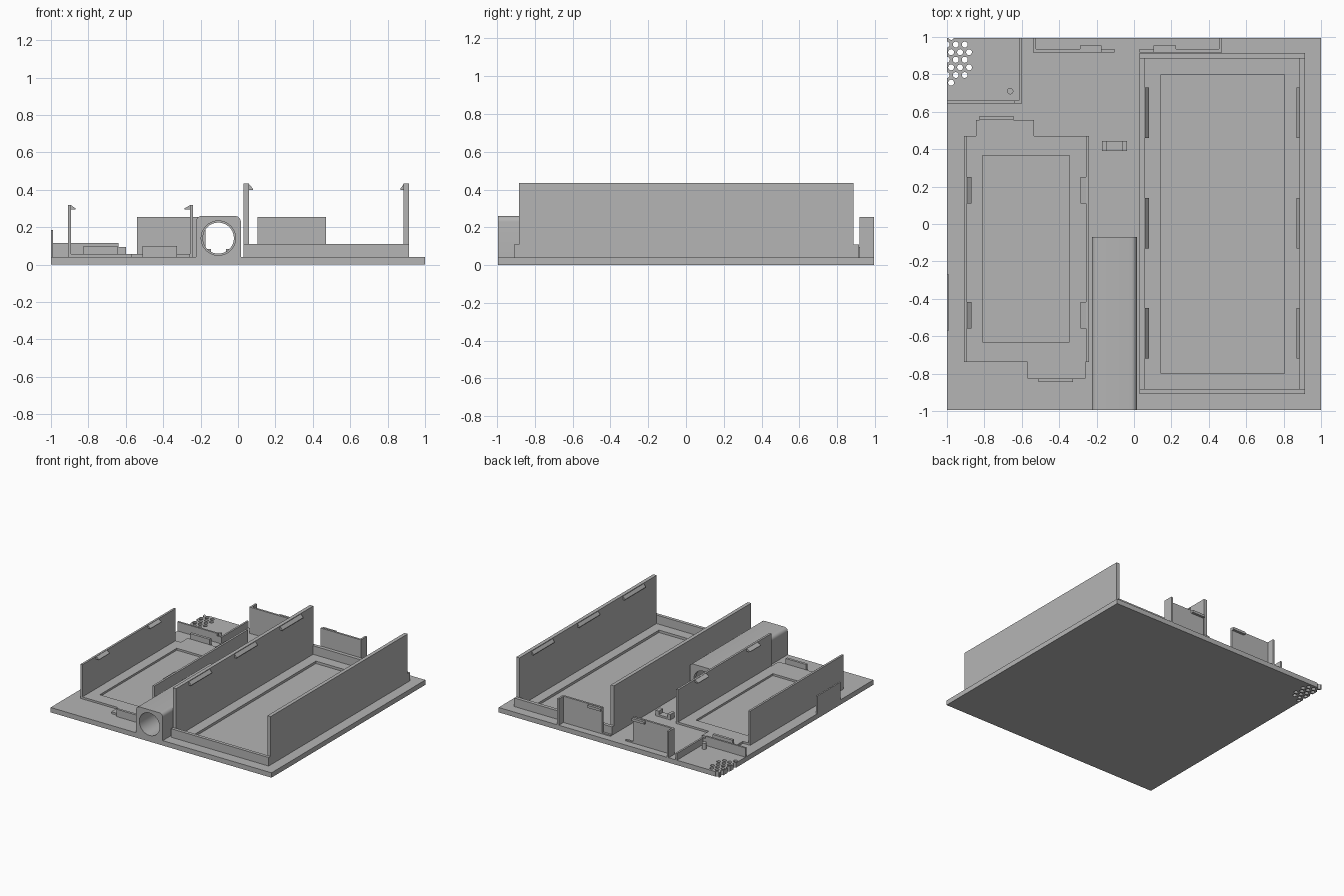
import bpy, bmesh, math

cube = bpy.data.objects.get("Cube")
if cube:
    bpy.data.objects.remove(cube, do_unlink=True)

grey = bpy.data.materials.new("plain grey")
grey.use_nodes = True
grey.diffuse_color = (0.46, 0.46, 0.46, 1)
grey.node_tree.nodes["Principled BSDF"].inputs["Base Color"].default_value = grey.diffuse_color

BASE = 0.04   # top of the base plate
HALF = 0.995  # half depth of the base plate


def prism(name, profile, axis, lo, hi):
    """Extrude a 2D profile along an axis: z uses (x, y), y uses (x, z)."""
    bm = bmesh.new()
    place = (lambda a, b, t: (a, b, t)) if axis == "z" else (lambda a, b, t: (a, t, b))
    face = bm.faces.new([bm.verts.new(place(a, b, lo)) for a, b in profile])
    new = bmesh.ops.extrude_face_region(bm, geom=[face])["geom"]
    shift = place(0, 0, hi - lo)
    bmesh.ops.translate(bm, vec=shift, verts=[v for v in new if isinstance(v, bmesh.types.BMVert)])
    bmesh.ops.recalc_face_normals(bm, faces=bm.faces)
    mesh = bpy.data.meshes.new(name)
    bm.to_mesh(mesh)
    bm.free()
    mesh.materials.append(grey)
    obj = bpy.data.objects.new(name, mesh)
    bpy.context.collection.objects.link(obj)
    return obj


def box(name, x0, x1, y0, y1, z0, z1):
    return prism(name, [(x0, y0), (x1, y0), (x1, y1), (x0, y1)], "z", z0, z1)


def circle(cx, cy, r, n, start=0.0, sweep=2 * math.pi):
    return [(cx + r * math.cos(start + sweep * i / n), cy + r * math.sin(start + sweep * i / n))
            for i in range(n)]


def cut(target, cutters):
    """Subtract each cutter, then discard it."""
    for c in cutters:
        c.hide_render = True
        mod = target.modifiers.new("cut", "BOOLEAN")
        mod.operation, mod.solver, mod.object = "DIFFERENCE", "EXACT", c
    graph = bpy.context.evaluated_depsgraph_get()
    mesh = bpy.data.meshes.new_from_object(target.evaluated_get(graph))
    target.modifiers.clear()
    target.data = mesh
    for c in cutters:
        bpy.data.objects.remove(c, do_unlink=True)


def snap(name, x, tip, y0, y1, top, drop):
    """Wedge-shaped snap on the inner face of a wall."""
    prism(name, [(x, top), (tip, top - drop * 0.8), (tip, top - drop), (x, top - drop)], "y", y0, y1)


# Base plate with large tray recess and hexagonally packed vent holes
plate = box("base_plate", -1, 1, -HALF, HALF, 0, BASE)
cutters = [box("recess_cutter", 0.145, 0.805, -0.8, 0.8, 0.02, 0.1)]
for row in range(7):
    odd = row % 2
    first = -1.001 if odd else -0.978
    count = 1 if row in (0, 6) else 3
    for i in range(count):
        hole = circle(first + 0.048 * i, 1.0 - 0.0407 * row, 0.016, 12)
        cutters.append(prism("vent_cutter", hole, "z", -0.1, 0.2))
cut(plate, cutters)

# Large tray: tall side walls, low end rims and snaps
for side, x0, x1, inner, tip in (("right", 0.03, 0.06, 0.06, 0.08),
                                 ("left", 0.885, 0.915, 0.885, 0.868)):
    box(f"large_{side}_wall", x0, x1, -0.885, 0.888, BASE, 0.435)
    for yc in (-0.585, 0.005, 0.595):
        snap(f"large_{side}_snap", inner, tip, yc - 0.135, yc + 0.135, 0.43, 0.03)
for end, y0, y1 in (("front", -0.91, -0.883), ("back", 0.886, 0.915)):
    box(f"large_{end}_rim", 0.03, 0.915, y0, y1, BASE, 0.11)

# Small tray: stepped floor with recess, thin walls, snaps and end lips
outline = [(-0.91, -0.737), (-0.57, -0.737), (-0.57, -0.825), (-0.26, -0.825),
           (-0.26, -0.737), (-0.24, -0.737), (-0.24, 0.47), (-0.535, 0.47),
           (-0.535, 0.555), (-0.845, 0.555), (-0.845, 0.47), (-0.91, 0.47)]
floor = prism("small_tray_floor", outline, "z", BASE, 0.056)
cut(floor, [box("recess_cutter", -0.81, -0.345, -0.63, 0.365, 0, 0.1)])
for side, x0, x1, inner, tip in (("right", -0.91, -0.893, -0.893, -0.868),
                                 ("left", -0.257, -0.24, -0.257, -0.287)):
    box(f"small_{side}_wall", x0, x1, -0.737, 0.47, BASE, 0.32)
    for yc in (-0.488, 0.18):
        snap(f"small_{side}_snap", inner, tip, yc - 0.07, yc + 0.07, 0.318, 0.022)
box("small_back_lip", -0.825, -0.645, 0.555, 0.577, BASE, 0.1)
box("small_front_lip", -0.51, -0.325, -0.845, -0.825, BASE, 0.1)

# Round-topped cable channel with a bore through it
x0, x1, top, r = -0.225, 0.015, 0.26, 0.03
profile = [(x0, BASE), (x1, BASE)]
profile += circle(x1 - r, top - r, r, 6, 0, math.pi / 2) + [(x1 - r, top)]
profile += circle(x0 + r, top - r, r, 6, math.pi / 2, math.pi / 2) + [(x0, top - r)]
channel = prism("cable_channel", profile, "y", -HALF, -0.07)
cut(channel, [prism("bore_cutter", circle(-0.105, 0.142, 0.083, 40), "y", -1.2, 0.2),
              prism("counterbore_cutter", circle(-0.105, 0.142, 0.092, 40), "y", -1.2, -0.1)])

# Back panels with end returns, outer snaps and low sills
for side, x0, x1, ret, s0, s1, sill0, sill1 in (
        ("right", -0.54, -0.175, -0.54, -0.29, -0.175, -0.175, -0.105),
        ("left", 0.105, 0.47, 0.455, 0.105, 0.225, 0.03, 0.105)):
    box(f"back_{side}_panel", x0, x1, 0.918, 0.935, BASE, 0.255)
    box(f"back_{side}_return", ret, ret + 0.015, 0.93, HALF, BASE, 0.255)
    box(f"back_{side}_snap", s0, s1, 0.93, 0.955, 0.23, 0.25)
    box(f"back_{side}_sill", sill0, sill1, 0.918, 0.935, BASE, 0.05)

# Vent corner: two low walls and a locating post
box("vent_front_wall", -1, -0.64, 0.645, 0.66, BASE, 0.115)
box("vent_front_wall_end", -0.64, -0.6, 0.645, 0.66, BASE, 0.095)
box("vent_side_wall", -0.615, -0.6, 0.655, HALF, BASE, 0.095)
post = prism("vent_post", circle(-0.662, 0.71, 0.017, 20), "z", BASE, 0.09)

# Cable tie bridge on the floor
box("tie_bridge", -0.145, -0.065, 0.39, 0.445, BASE, 0.055)
box("tie_right_post", -0.17, -0.145, 0.39, 0.445, BASE, 0.085)
box("tie_left_post", -0.065, -0.037, 0.39, 0.445, BASE, 0.085)

# Thin upright plate on the right edge
box("side_plate", -1, -0.988, -0.57, -0.27, BASE, 0.185)

# Smooth the round parts, keeping sharp edges
bpy.ops.object.select_all(action="DESELECT")
for obj in (channel, post):
    obj.select_set(True)
bpy.context.view_layer.objects.active = channel
bpy.ops.object.shade_smooth_by_angle()
